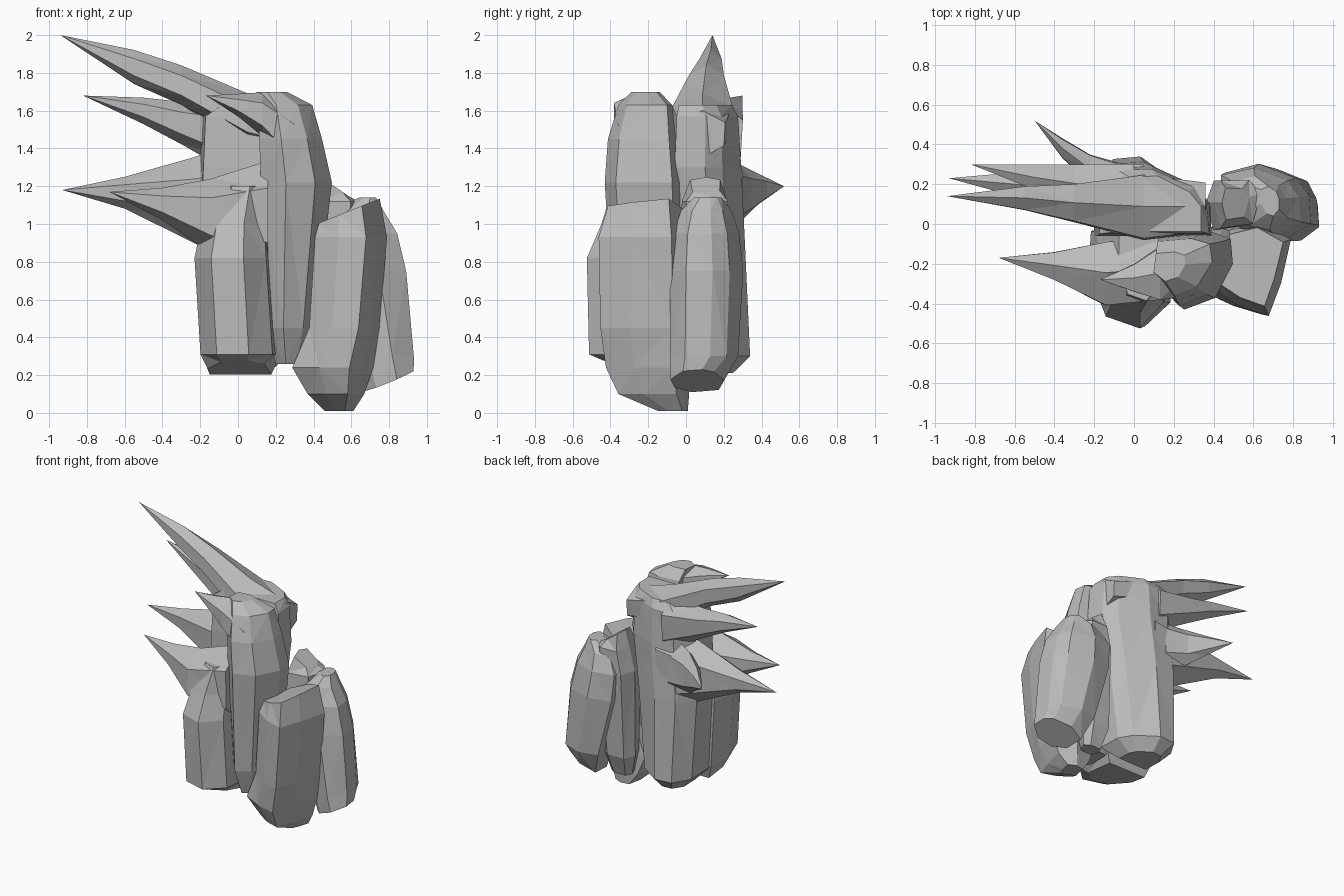
import bpy
import bmesh
import math
import random
from mathutils import Vector

default_cube = bpy.data.objects.get("Cube")
if default_cube:
    bpy.data.objects.remove(default_cube, do_unlink=True)

random.seed(4)

stone = bpy.data.materials.new("stone grey")
stone.use_nodes = True
stone_colour = (.5, .5, .5, 1)
stone.diffuse_color = stone_colour
stone.node_tree.nodes["Principled BSDF"].inputs["Base Color"].default_value = stone_colour


def finish(name, builder):
    """Turn a bmesh into a flat-shaded stone object."""
    bmesh.ops.triangulate(builder, faces=builder.faces[:])
    bmesh.ops.recalc_face_normals(builder, faces=builder.faces[:])
    mesh = bpy.data.meshes.new(name)
    builder.to_mesh(mesh)
    builder.free()
    mesh.materials.append(stone)
    rock = bpy.data.objects.new(name, mesh)
    bpy.context.collection.objects.link(rock)


def normalised(outline):
    """Scale a polygon so that it fills the square from -1 to 1."""
    axes = []
    for values in zip(*outline):
        low, high = min(values), max(values)
        axes.append([2 * (value - low) / (high - low) - 1 for value in values])
    return list(zip(*axes))


def loft(name, outline, sections, place, tip=None, bottom_tilt=(0, 0), top_tilt=(0, 0)):
    """Skin rings given as (level, u_min, u_max, v_min, v_max)."""
    builder = bmesh.new()
    base_ring = normalised(outline)
    sides = len(base_ring)
    tilts = {0: bottom_tilt, len(sections) - 1: top_tilt}
    rings = []
    for index, (level, u_min, u_max, v_min, v_max) in enumerate(sections):
        u_mid, v_mid = (u_min + u_max) / 2, (v_min + v_max) / 2
        u_half, v_half = (u_max - u_min) / 2, (v_max - v_min) / 2
        u_tilt, v_tilt = tilts.get(index, (0, 0))
        ring = []
        for u, v in base_ring:
            wear = random.uniform(.97, 1.02)
            du, dv = u * u_half * wear, v * v_half * wear
            height = level + du * u_tilt + dv * v_tilt
            ring.append(builder.verts.new(place(height, u_mid + du, v_mid + dv)))
        rings.append(ring)
    for lower, upper in zip(rings, rings[1:]):
        for i in range(sides):
            j = (i + 1) % sides
            builder.faces.new((lower[i], lower[j], upper[j], upper[i]))
    builder.faces.new(rings[0])
    if tip:
        point = builder.verts.new(Vector(tip))
        for i in range(sides):
            builder.faces.new((rings[-1][i], rings[-1][(i + 1) % sides], point))
    else:
        builder.faces.new(rings[-1])
    finish(name, builder)


def column(name, outline, *sections, **tilts):
    """Upright rock: a plan outline, then (z, x range, y range)."""
    loft(name, outline, sections, lambda z, x, y: (x, y, z), **tilts)


def spike(name, tip, *sections):
    """Sideways shard: sections are (x, y range, z range), root first."""
    angles = [math.tau * (corner + .5) / 6 for corner in range(6)]
    outline = [(math.cos(a) * random.uniform(.9, 1), math.sin(a)) for a in angles]
    loft(name, outline, sections, lambda x, y, z: (x, y, z), tip=tip)


# Upright columns
column("back_column",
       [(.43, -.05), (.42, .13), (.34, .23), (.1, .34), (-.1, .33), (-.22, .2), (-.2, -.05)],
       (.21, -.1, .16, .02, .25),
       (.3, -.19, .26, -.06, .34),
       (.9, -.22, .33, -.06, .31),
       (1.3, -.2, .39, -.06, .29),
       (1.57, -.19, .38, -.05, .28),
       (1.63, -.1, .34, -.04, .24))

column("front_column",
       [(.04, -.52), (.17, -.4), (.22, -.05), (-.22, -.05), (-.23, -.25), (-.14, -.47)],
       (.24, -.16, .18, -.44, -.06),
       (.31, -.2, .23, -.52, -.03),
       (.82, -.23, .2, -.52, -.03),
       (1, -.19, .18, -.45, -.04),
       (1.2, -.08, .16, -.39, -.06),
       bottom_tilt=(0, -.2))

column("tall_column",
       [(.25, -.43), (.4, -.37), (.49, -.2), (.48, -.07), (.36, -.03), (.14, -.05), (.12, -.3)],
       (.26, .2, .35, -.32, -.06),
       (.45, .15, .41, -.38, -.03),
       (1.22, .12, .5, -.43, -.03),
       (1.45, .11, .45, -.41, -.05),
       (1.63, .1, .39, -.36, -.07),
       (1.7, .1, .26, -.29, -.14))

column("low_column",
       [(.67, -.47), (.73, -.3), (.78, -.07), (.63, .02), (.47, -.02), (.41, -.33), (.53, -.42)],
       (.01, .46, .61, -.15, .01),
       (.1, .37, .67, -.36, .02),
       (.24, .29, .72, -.43, .02),
       (.45, .38, .75, -.46, .02),
       (.93, .41, .79, -.46, .01),
       (1.07, .43, .75, -.41, -.02),
       top_tilt=(.4, 0))

column("side_column",
       [(.93, 0), (.92, .14), (.85, .23), (.65, .3), (.46, .26), (.46, .06), (.6, -.06), (.78, -.09)],
       (.17, .65, .93, -.08, .2),
       (.3, .58, .93, -.09, .28),
       (.75, .45, .89, -.09, .3),
       (.95, .44, .84, -.07, .28),
       (1.07, .5, .77, -.03, .24),
       (1.14, .64, .73, .04, .19),
       bottom_tilt=(.42, .1))

column("inner_column",
       [(.58, 0), (.63, .14), (.56, .2), (.4, .2), (.36, .1), (.4, -.02)],
       (.14, .4, .56, .02, .13),
       (.3, .36, .6, 0, .19),
       (.95, .36, .64, -.03, .22),
       (1.12, .4, .64, -.02, .22),
       (1.2, .44, .58, .02, .18),
       top_tilt=(-.7, 0))

# Sideways shards
spike("top_spike", (-.94, .14, 2),
      (.36, -.04, .21, 1.35, 1.6),
      (.05, -.08, .25, 1.42, 1.69),
      (-.3, .01, .2, 1.63, 1.84),
      (-.55, .07, .19, 1.74, 1.92))

spike("upper_spike", (-.82, .3, 1.68),
      (0, .03, .3, 1.25, 1.65),
      (-.3, .11, .3, 1.42, 1.65),
      (-.5, .17, .3, 1.53, 1.67))

spike("middle_spike", (-.93, .23, 1.18),
      (.05, -.04, .3, .75, 1.45),
      (-.24, .02, .29, .9, 1.35),
      (-.6, .14, .26, 1.08, 1.25))

spike("front_spike", (-.68, -.17, 1.17),
      (.16, -.38, -.06, .75, 1.34),
      (-.14, -.41, -.09, .84, 1.24),
      (-.4, -.28, -.14, 1.02, 1.19))

spike("back_spike", (-.5, .52, 1.2),
      (-.05, .1, .3, .95, 1.36),
      (-.22, .2, .35, 1, 1.32),
      (-.36, .33, .43, 1.1, 1.27))

spike("crest_spike", (-.17, -.28, 1.68),
      (.3, -.36, -.08, 1.25, 1.62),
      (.13, -.38, -.11, 1.46, 1.7),
      (0, -.34, -.2, 1.57, 1.69))
